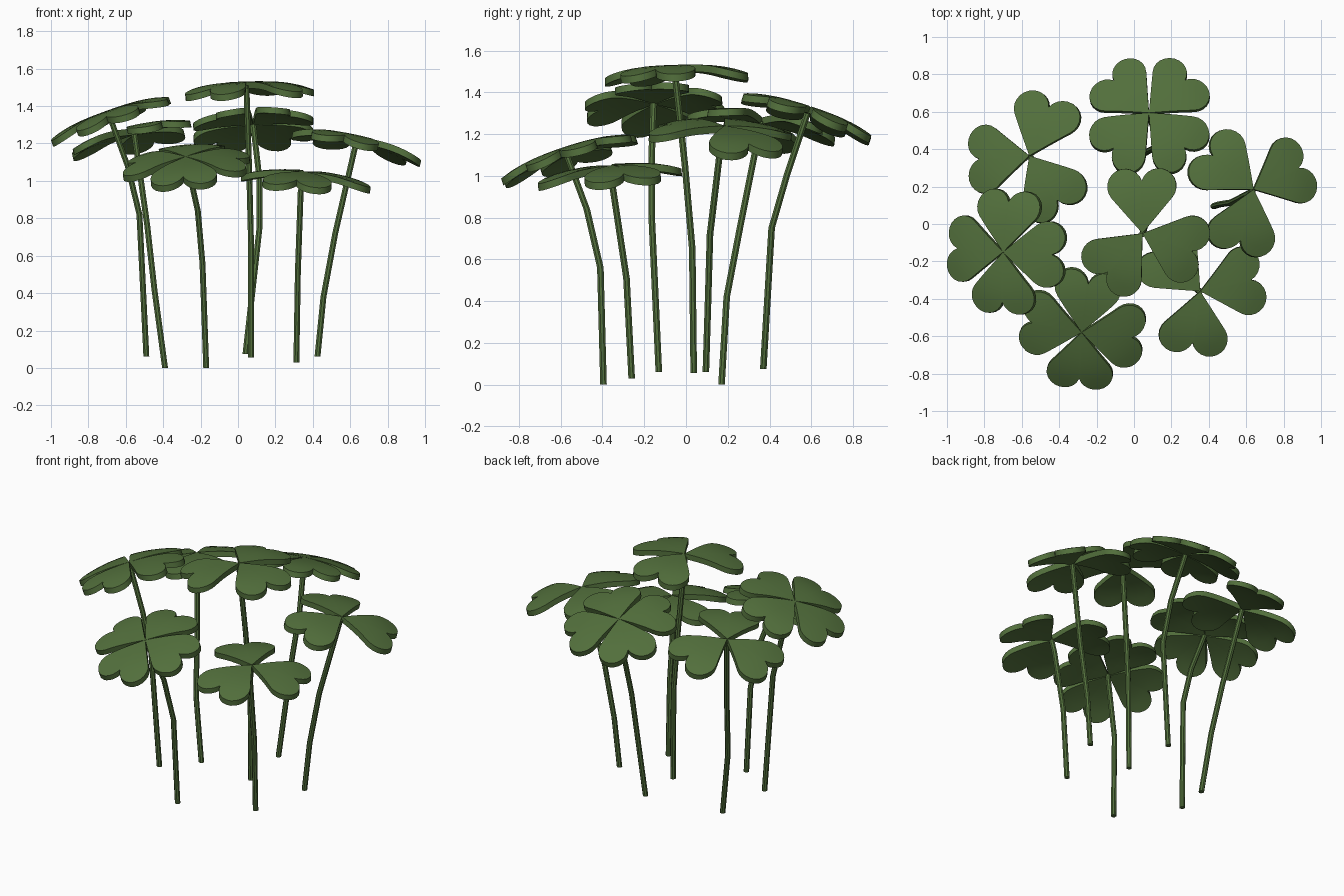
import bpy, math
from mathutils import Vector

if "Cube" in bpy.data.objects:
    bpy.data.objects.remove(bpy.data.objects["Cube"])

green = bpy.data.materials.new("clover green")
green.diffuse_color = (0.085, 0.160, 0.045, 1)
green.use_nodes = True
green.node_tree.nodes["Principled BSDF"].inputs["Base Color"].default_value = green.diffuse_color

THICK, DROOP, RINGS, ARC = 0.035, 1.15, 6, 12
STEM_R, STEM_SIDES = 0.017, 8


def make_object(name, verts, faces):
    mesh = bpy.data.meshes.new(name)
    mesh.from_pydata(verts, [], faces)
    mesh.validate()
    mesh.materials.append(green)
    obj = bpy.data.objects.new(name, mesh)
    bpy.context.collection.objects.link(obj)
    bpy.ops.object.select_all(action='DESELECT')
    obj.select_set(True)
    bpy.context.view_layer.objects.active = obj
    bpy.ops.object.mode_set(mode='EDIT')
    bpy.ops.mesh.select_all(action='SELECT')
    bpy.ops.mesh.normals_make_consistent(inside=False)
    bpy.ops.object.mode_set(mode='OBJECT')
    bpy.ops.object.shade_smooth_by_angle(angle=math.radians(30))
    return obj


def heart_outline():
    # two round lobes, joined to the pointed base by tangent lines
    cu, cv, r = 0.25, 0.09, 0.095
    start = -math.acos(cv / r)                       # notch on the centre line
    start = math.atan2(-cv, math.sqrt(r * r - cv * cv))
    end = math.atan2(cv, cu) + math.pi / 2 + math.asin(r / math.hypot(cu, cv))
    half = []
    for i in range(ARC + 1):
        a = start + (end - start) * i / ARC
        half.append((cu + r * math.cos(a), cv + r * math.sin(a)))
    half[0] = (half[0][0], 0.0)
    return [(u, -v) for u, v in reversed(half[1:])] + half


OUTLINE = heart_outline()


def add_leaf(verts, faces, angle, scale, place):
    # drooping heart-shaped slab, a fan of rings from the base point
    n = len(OUTLINE)
    c, s = math.cos(angle), math.sin(angle)
    layers = []
    for dz in (0, -THICK):
        base = len(verts)
        layers.append(base)
        verts.append(place(Vector((0, 0, dz))))
        for k in range(1, RINGS + 1):
            t = scale * k / RINGS
            for u, v in OUTLINE:
                x, y = u * t, v * t
                z = dz - DROOP * math.hypot(x, y) ** 3
                verts.append(place(Vector((x * c - y * s, x * s + y * c, z))))

    def idx(layer, k, i):
        return layers[layer] + (0 if k == 0 else 1 + (k - 1) * n + i)
    for layer in (0, 1):
        for i in range(n - 1):
            faces.append((idx(layer, 0, 0), idx(layer, 1, i), idx(layer, 1, i + 1)))
            for k in range(1, RINGS):
                faces.append((idx(layer, k, i), idx(layer, k + 1, i),
                              idx(layer, k + 1, i + 1), idx(layer, k, i + 1)))
    for i in range(n - 1):                           # lobed rim
        faces.append((idx(0, RINGS, i), idx(1, RINGS, i),
                      idx(1, RINGS, i + 1), idx(0, RINGS, i + 1)))
    for i in (0, n - 1):                             # straight sides
        for k in range(RINGS):
            faces.append((idx(0, k, i), idx(0, k + 1, i),
                          idx(1, k + 1, i), idx(1, k, i)))


def leaves(name, hub, slope, angles, scale):
    normal = Vector((-slope[0], -slope[1], 1)).normalized()
    rot = Vector((0, 0, 1)).rotation_difference(normal)
    verts, faces = [], []
    for a in angles:
        add_leaf(verts, faces, math.radians(a), scale,
                 lambda p: rot @ p + Vector(hub))
    make_object(name, verts, faces)


def stem(name, path):
    verts, faces = [], []
    m = STEM_SIDES
    for x, y, z in path:
        for i in range(m):
            a = 2 * math.pi * (i + 0.5) / m
            verts.append((x + STEM_R * math.cos(a), y + STEM_R * math.sin(a), z))
    for k in range(len(path) - 1):
        for i in range(m):
            j = (i + 1) % m
            faces.append((k * m + i, k * m + j, (k + 1) * m + j, (k + 1) * m + i))
    faces.append(tuple(range(m)))
    faces.append(tuple(range((len(path) - 1) * m, len(path) * m)))
    make_object(name, verts, faces)


# plant: hub of the leaves, slope of the head, leaf angles, scale, stem path
PLANTS = {
    "back_left": ((-0.56, 0.365, 1.28), (0.22, -0.14), (70, 182, 302), 1.0,
                  [(-.39, .17, 0), (-.447, .195, .42), (-.485, .26, .76), (-.555, .36, 1.26)]),
    "back": ((0.08, 0.595, 1.33), (0.05, -0.33), (45, 135, 225, 315), 0.96,
             [(.04, .37, .075), (.115, .41, .75), (.115, .485, 1.01), (.08, .585, 1.31)]),
    "right": ((0.64, 0.185, 1.24), (-0.22, -0.06), (25, 140, 256), 1.0,
              [(.425, .095, .06), (.457, .105, .38), (.52, .115, .72), (.635, .175, 1.22)]),
    "centre": ((0.045, -0.05, 1.53), (0.03, 0.03), (91, 228, 340), 1.0,
               [(.07, .037, .055), (.07, .03, .65), (.06, -.005, 1.05), (.045, -.055, 1.51)]),
    "left": ((-0.70, -0.15, 1.375), (0.36, 0.02), (85, 176, 267, 357), 0.96,
             [(-.49, -.13, .06), (-.527, -.165, .82), (-.59, -.165, 1.08), (-.69, -.155, 1.355)]),
    "front": ((-0.28, -0.58, 1.13), (0.09, 0.33), (82, 171, 266, 353), 0.96,
              [(-.17, -.395, 0), (-.19, -.41, .56), (-.215, -.475, .84), (-.275, -.575, 1.11)]),
    "front_right": ((0.355, -0.36, 1.05), (-0.07, 0.08), (12, 135, 262), 1.0,
                    [(.312, -.26, .03), (.32, -.285, .51), (.335, -.35, .94), (.352, -.36, 1.03)]),
}

for name, (hub, slope, angles, scale, path) in PLANTS.items():
    leaves(name + "_leaves", hub, slope, angles, scale)
    stem(name + "_stem", path)
